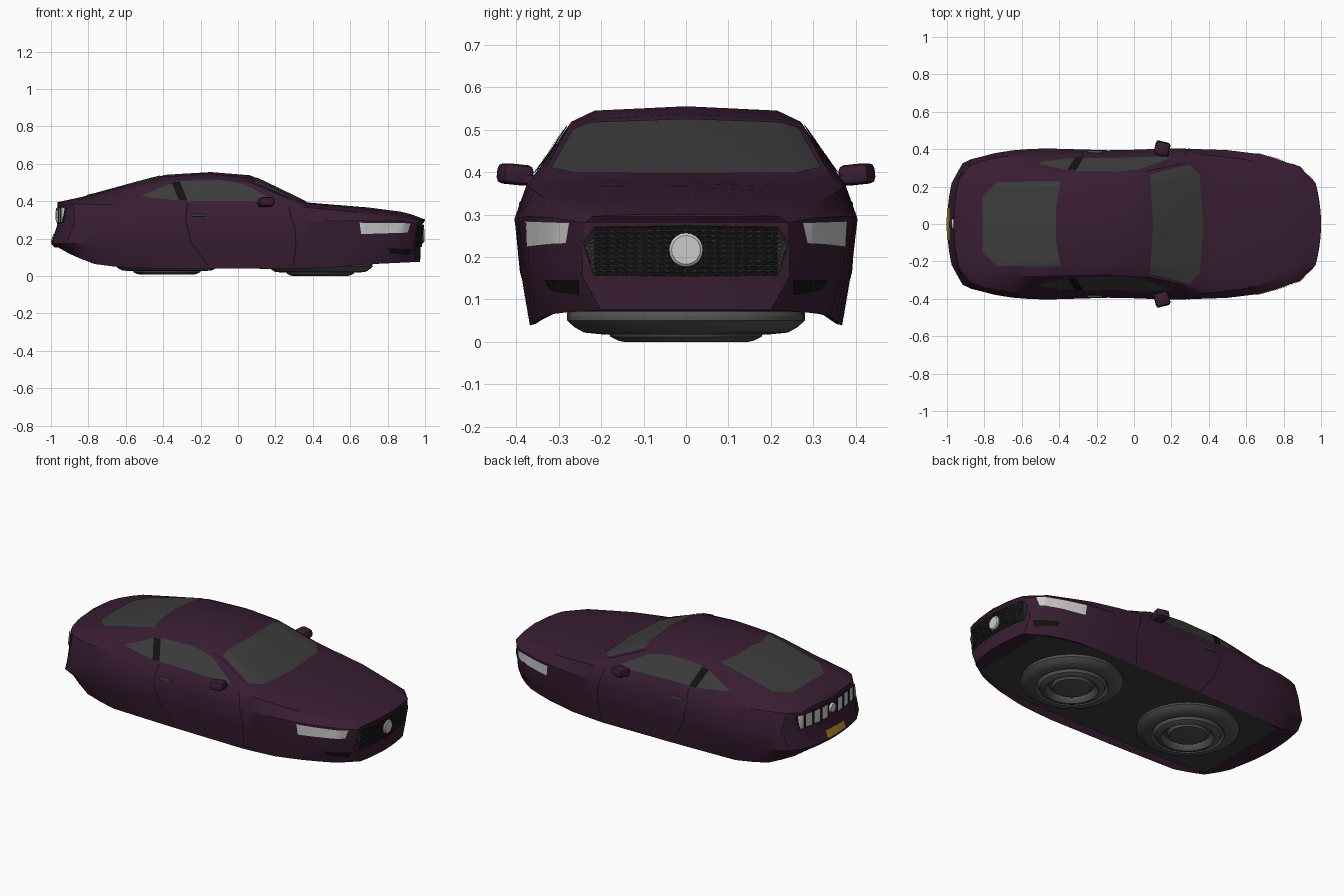
import bpy, bmesh, math
from mathutils import Vector
from mathutils.bvhtree import BVHTree

if "Cube" in bpy.data.objects:
    bpy.data.objects.remove(bpy.data.objects["Cube"])

COLORS = {"paint": (.04, .0125, .032), "glass": (.045, .045, .045), "black": (.006, .006, .006),
          "dark_metal": (.085, .085, .085), "floor": (.045, .045, .045),
          "lamp": (.6, .6, .6), "mesh_wire": (.04, .04, .04), "yellow": (.4, .27, .02)}


def mat(key):
    m = bpy.data.materials.get(key) or bpy.data.materials.new(key)
    m.diffuse_color = (*COLORS[key], 1)
    m.use_nodes = True
    m.node_tree.nodes["Principled BSDF"].inputs["Base Color"].default_value = m.diffuse_color
    return m


def finish(bm, name, color, angle=28):
    me = bpy.data.meshes.new(name)
    bm.to_mesh(me)
    me.shade_smooth()
    me.set_sharp_from_angle(angle=math.radians(angle))
    ob = bpy.data.objects.new(name, me)
    bpy.context.collection.objects.link(ob)
    me.materials.append(mat(color))
    return ob


def interp(pts, x):
    for p, q in zip(pts, pts[1:]):
        if x <= q[0]:
            break
    t = max(0, min(1, (x - p[0]) / (q[0] - p[0])))
    return Vector(p).lerp(Vector(q), t)


# Lengthwise rails of the body, tail to nose, as (x, y, z)
sill = [(-.96, .2, .152), (-.9, .27, .118), (-.78, .32, .066), (-.6, .355, .042), (-.2, .365, .04),
        (.3, .368, .038), (.5, .36, .045), (.7, .335, .063), (.85, .28, .07), (.95, .2, .075)]
flank = [(-.975, .22, .174), (-.93, .32, .175), (-.8, .365, .17), (-.6, .392, .165), (-.1, .382, .165),
         (.3, .39, .165), (.65, .372, .16), (.85, .32, .155), (.94, .245, .155)]
belt = [(-.928, .27, .28), (-.875, .345, .29), (-.7, .39, .29), (-.5, .405, .29), (-.1, .393, .29),
        (.2, .405, .29), (.5, .395, .293), (.7, .37, .296), (.9, .3, .292), (.953, .24, .28)]
shoulder = [(-.935, .24, .375), (-.87, .32, .385), (-.7, .365, .382), (-.1, .362, .382),
            (.2, .375, .375), (.38, .37, .365), (.6, .345, .345), (.85, .28, .32), (.971, .22, .296)]
roof_edge = [(-.94, .22, .385), (-.85, .285, .405), (-.4, .275, .505), (-.15, .27, .52),
             (.06, .28, .502), (.37, .35, .373), (.6, .3, .354), (.85, .23, .328), (.98, .18, .298)]
roof_side = [(-.953, .15, .392), (-.8, .2, .425), (-.4, .215, .53), (-.15, .215, .546),
             (.06, .22, .527), (.37, .26, .386), (.6, .22, .367), (.85, .15, .337), (.99, .12, .3)]
spine = [(-.964, 0, .395), (-.8, 0, .43), (-.4, 0, .54), (-.15, 0, .556), (.07, 0, .538),
         (.37, 0, .393), (.43, 0, .388), (.7, 0, .366), (.9, 0, .34), (1, 0, .302)]
rails = [sill, flank, belt, shoulder, roof_edge, roof_side, spine]
stations = [-1, -.94, -.88, -.8, -.7, -.6, -.5, -.4, -.28, -.15, -.04, .065, .14, .22, .3,
            .37, .43, .52, .6, .7, .8, .87, .93, 1]

# Body shell: loft through mirrored rings, then bulged nose and tail caps
bm = bmesh.new()


def skin(rows):
    for a, b in zip(rows, rows[1:]):
        for i in range(len(a) - 1):
            bm.faces.new((a[i], a[i + 1], b[i + 1], b[i]))


def inner(p):
    """Floor edge: the floor is recessed above the sill."""
    return Vector((p.x, p.y * .93, max(p.z, .072)))


rings = []
for u in stations:
    half = [interp(r, u * (r[-1][0] if u > 0 else -r[0][0])) for r in rails]
    half.insert(0, inner(half[0]))
    ring = [Vector((p.x, -p.y, p.z)) for p in half] + half[-2::-1]
    vs = [bm.verts.new(p) for p in ring]
    rings.append(vs + vs[:1])
skin(rings)
for end, k in ((0, -.5), (-1, .6)):
    rows = []
    for r in rails:
        x, y, z = r[end]
        rows.append([bm.verts.new((x + k * y * y * (1 - t * t), t * y, z))
                     for t in [i / 5 - 1 for i in range(11)]])
    skin(rows)
    bm.faces.new(rows[0])
bmesh.ops.remove_doubles(bm, verts=bm.verts, dist=.0008)
bmesh.ops.recalc_face_normals(bm, faces=bm.faces)
tree = BVHTree.FromBMesh(bm)
finish(bm, "body_shell", "paint")


def panel(name, a, b, axis, color, sign=1, offset=.004, nu=16, nv=8):
    """Ruled patch between two 2D polylines, projected onto the body along an axis."""
    k = "xyz".index(axis)
    others = [i for i in range(3) if i != k]
    direction = Vector((0, 0, 0))
    direction[k] = -sign
    pb = bmesh.new()

    def along(pts, t):
        f = t * (len(pts) - 1)
        i = min(int(f), len(pts) - 2)
        return Vector(pts[i]).lerp(Vector(pts[i + 1]), f - i)
    nu = max(nu // (len(a) - 1), 1) * (len(a) - 1)
    grid = []
    for j in range(nv + 1):
        row = []
        for i in range(nu + 1):
            q = along(a, i / nu).lerp(along(b, i / nu), j / nv)
            o = Vector((0, 0, 0))
            o[others[0]], o[others[1]], o[k] = q.x, q.y, 2 * sign
            hit, n = tree.ray_cast(o, direction)[:2]
            if hit is None:
                row.append(None)
                continue
            row.append(pb.verts.new(hit + (n if n.dot(direction) < 0 else -n) * offset))
        grid.append(row)
    for r, s in zip(grid, grid[1:]):
        for i in range(nu):
            quad = (r[i], r[i + 1], s[i + 1], s[i])
            if None not in quad:
                pb.faces.new(quad)
    bmesh.ops.recalc_face_normals(pb, faces=pb.faces)
    if pb.faces and sum((f.normal for f in pb.faces), Vector()).dot(direction) > 0:
        bmesh.ops.reverse_faces(pb, faces=pb.faces)
    return finish(pb, name, color)


def lathe(name, profile, loc, color, axis="Z", segs=36):
    lb = bmesh.new()
    vs = [lb.verts.new((r, 0, z)) for r, z in profile]
    es = [lb.edges.new(p) for p in zip(vs, vs[1:])]
    bmesh.ops.spin(lb, geom=vs + es, cent=(0, 0, 0), axis=(0, 0, 1), angle=2 * math.pi, steps=segs)
    bmesh.ops.remove_doubles(lb, verts=lb.verts, dist=1e-5)
    bmesh.ops.recalc_face_normals(lb, faces=lb.faces)
    ob = finish(lb, name, color)
    ob.location = loc
    if axis == "X":
        ob.rotation_euler.y = math.pi / 2
    return ob


def block(name, loc, size, color, bevel=0, rot=(0, 0, 0)):
    b = bmesh.new()
    bmesh.ops.create_cube(b, size=1)
    bmesh.ops.scale(b, vec=size, verts=b.verts)
    bmesh.ops.bevel(b, geom=b.edges[:], offset=bevel, segments=2, affect="EDGES", profile=.5)
    ob = finish(b, name, color)
    ob.location, ob.rotation_euler = loc, rot
    return ob


# Windscreen and rear window
panel("windscreen", [(.085, -.265), (.088, -.2), (.1, 0), (.088, .2), (.085, .265)],
      [(.295, -.318), (.35, -.26), (.37, 0), (.35, .26), (.295, .318)], "z", "glass")
panel("rear_window", [(-.39, -.225), (-.415, -.1), (-.415, .1), (-.39, .225)],
      [(-.73, -.225), (-.808, -.15), (-.808, .15), (-.73, .225)], "z", "glass", nu=24)

seam = [(-.27, .39), (-.28, .3), (-.25, .18), (-.16, .055)]
front_seam = [(.27, .37), (.305, .25), (.31, .15), (.295, .055)]
for s, side in ((1, "left"), (-1, "right")):
    # Side glass, pillar and door
    panel(side + "_side_window",
          [(-.515, .428), (-.35, .495), (-.29, .506), (-.1, .511), (.03, .49), (.19, .405)],
          [(-.49, .42), (-.31, .4), (-.27, .4), (-.1, .4), (.06, .397), (.2, .395)], "y", "glass", s, nu=30)
    panel(side + "_pillar", [(-.355, .493), (-.31, .5)], [(-.315, .4), (-.27, .4)], "y", "black", s, .007)
    for nm, line in (("rear", seam), ("front", front_seam)):
        panel(f"{side}_door_seam_{nm}", [(x - .003, z) for x, z in line],
              [(x + .003, z) for x, z in line], "y", "black", s, .002, nu=18, nv=1)
    block(side + "_door_handle", (-.21, s * .386, .325), (.08, .016, .012), "dark_metal", .004)
    # Door mirror
    block(side + "_mirror", (.15, s * .403, .395), (.08, .075, .048), "paint", .014, (s * .1, 0, -s * .25))
    block(side + "_mirror_stalk", (.165, s * .365, .383), (.04, .05, .018), "paint", .004)
    # Headlamp and intake
    panel(side + "_headlamp", [(.65, .285), (.92, .282)], [(.658, .224), (.905, .232)], "y", "lamp", s)
    panel(side + "_intake", [(.8, .148), (.93, .146)], [(.81, .125), (.91, .112)], "y", "black", s)
    # Tail lamps
    panel(side + "_tail_recess", [(s * .035, .372), (s * .275, .362)], [(s * .035, .278), (s * .265, .283)],
          "x", "black", -1, .003)
    for i, y in enumerate((.07, .134, .196, .248)):
        w = .023 if i < 3 else .015
        panel(f"{side}_tail_lamp_{i + 1}", [(s * (y - w), .366), (s * (y + w), .363)],
              [(s * (y - w), .285), (s * (y + w), .288)], "x", "lamp", -1, .009, nu=4)

# Grille with lattice and plain round boss
top = [(-.24, .235), (-.215, .272), (0, .275), (.215, .272), (.24, .235)]
low = [(-.232, .205), (-.215, .157), (0, .155), (.215, .157), (.232, .205)]
panel("grille_back", top, low, "x", "black", 1, .003)
lattice = panel("grille_lattice", top, low, "x", "mesh_wire", 1, .006, nu=40, nv=10)
lb = bmesh.new()
lb.from_mesh(lattice.data)
bmesh.ops.triangulate(lb, faces=lb.faces)
lb.to_mesh(lattice.data)
wire = lattice.modifiers.new("wire", "WIREFRAME")
wire.thickness = .003
lathe("grille_boss", [(0, .014), (.034, .014), (.04, .009), (.04, -.01)], (.983, 0, .217), "lamp", "X", 20)
lathe("tail_boss", [(0, -.012), (.024, -.012), (.028, -.006), (.028, .01)], (-.964, 0, .325), "lamp", "X", 20)

# Rear plate
panel("rear_plate", [(-.085, .222), (.085, .222)], [(-.085, .18), (.085, .18)], "x", "yellow", -1, .005)

# Dark floor panel, recessed
fb = bmesh.new()
edge = [inner(interp(sill, x)) for x in (-.76, -.68, -.6, -.4, -.2, 0, .3, .5, .65, .78, .88)]
pairs = [[fb.verts.new((p.x, s * p.y, p.z - .003)) for s in (-1, 1)] for p in edge]
for p, q in zip(pairs, pairs[1:]):
    fb.faces.new((p[0], p[1], q[1], q[0]))
finish(fb, "floor_panel", "floor")

# Round hover pods under the floor
pod = [(.27, .075), (.28, .06), (.28, .05), (.262, .034), (.24, .022), (.2, .018), (.188, .034), (.178, .012),
       (.16, .003), (.145, .0), (.132, .012), (.125, .032), (.11, .03), (.1, .014), (.06, .007), (0, .005)]
for name, x, z in (("rear_hover_pod", -.38, .008), ("front_hover_pod", .44, 0)):
    lathe(name, pod, (x, 0, z), "dark_metal")
